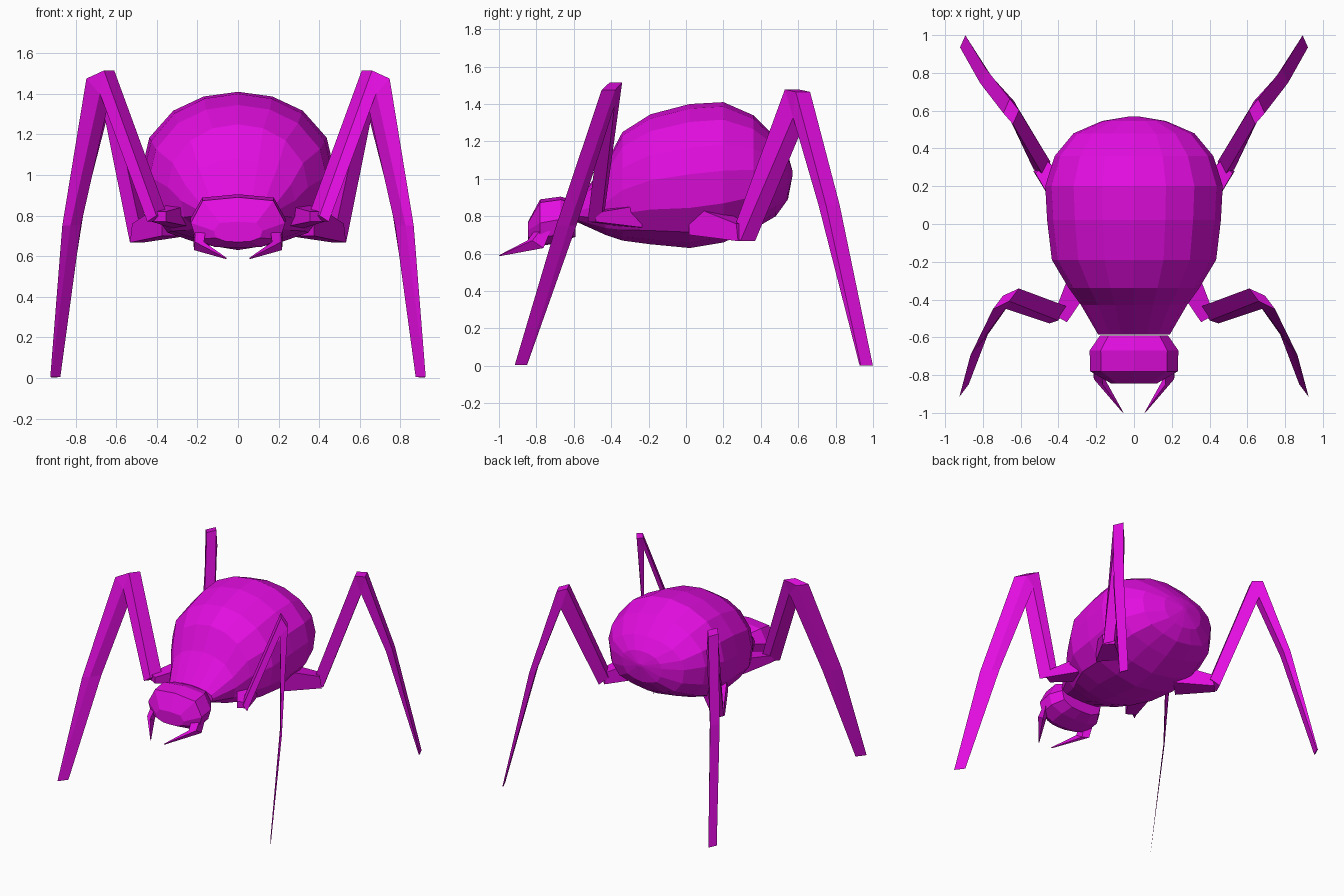
import bpy
from mathutils import Vector

if "Cube" in bpy.data.objects:
    bpy.data.objects.remove(bpy.data.objects["Cube"])

magenta = bpy.data.materials.new("magenta")
magenta.diffuse_color = (0.76, 0.004, 0.74, 1)
magenta.use_nodes = True
magenta.node_tree.nodes["Principled BSDF"].inputs["Base Color"].default_value = magenta.diffuse_color


def loft(name, rings, mirror=False):
    """Skin a list of equal-length rings, with capped ends."""
    n = len(rings[0])
    verts = [p for r in rings for p in r]
    faces = [tuple(range(n)), tuple(range(len(verts) - n, len(verts)))]
    for k in range(len(rings) - 1):
        for i in range(n):
            j = (i + 1) % n
            faces.append((k * n + i, k * n + j, (k + 1) * n + j, (k + 1) * n + i))
    me = bpy.data.meshes.new(name)
    me.from_pydata([tuple(v) for v in verts], [], faces)
    me.materials.append(magenta)
    ob = bpy.data.objects.new(name, me)
    bpy.context.collection.objects.link(ob)
    # merge doubled corners and make normals consistent
    import bmesh
    bm = bmesh.new()
    bm.from_mesh(me)
    bmesh.ops.remove_doubles(bm, verts=bm.verts, dist=0.0005)
    bmesh.ops.recalc_face_normals(bm, faces=bm.faces)
    bm.to_mesh(me)
    bm.free()
    if mirror:
        ob.modifiers.new("Mirror", 'MIRROR')
    return ob


def section(half, y, w, zb, zm, zt):
    """Symmetric cross-section scaled to width, bottom, widest and top heights."""
    full = half + [(-x, z) for x, z in reversed(half) if x > 0]
    return [(x * w, y, zm + z * ((zt - zm) if z > 0 else (zm - zb))) for x, z in full]


def strap(name, u, rings):
    """Four-sided limb: each ring is two points widened along u by h."""
    u = Vector((u[0], u[1], 0)).normalized()
    out = []
    for a, b, h in rings:
        a, b = Vector(a), Vector(b)
        out.append([a + u * h, a - u * h, b - u * h, b + u * h])
    return loft(name, out, mirror=True)


# Body: faceted egg that narrows to a low waist at the front
egg = [(0, 1), (.36, .94), (.68, .76), (.93, .42), (1, .06),
       (.95, -.42), (.75, -.77), (.4, -.92), (0, -1)]
loft("body", [section(egg, *s) for s in [
    (-.585, .19, .77, .82, .88),
    (-.43, .28, .70, .86, 1.08),
    (-.34, .345, .67, .92, 1.25),
    (-.19, .435, .65, .97, 1.345),
    (.02, .46, .63, 1.0, 1.40),
    (.20, .47, .66, 1.02, 1.41),
    (.36, .42, .73, 1.03, 1.34),
    (.48, .32, .80, 1.03, 1.22),
    (.545, .17, .89, 1.03, 1.13),
    (.57, .02, 1.02, 1.03, 1.04)]])

# Head
block = [(0, 1), (.75, .88), (1, .1), (.9, -.6), (.5, -.95), (0, -1)]
loft("head", [section(block, *s) for s in [
    (-.59, .18, .69, .79, .88),
    (-.67, .235, .66, .77, .905),
    (-.78, .232, .64, .75, .89),
    (-.845, .12, .67, .72, .77)]])

# Mandibles: down from the cheek, then forward and inward to a point
strap("mandible", (.85, .5), [
    ((.185, -.79, .73), (.195, -.74, .72), .03),
    ((.19, -.835, .67), (.195, -.775, .63), .026),
    ((.06, -.997, .592), (.06, -.995, .587), .004)])

# Front legs: short hip, rising thigh, long shin tapering to a blade
strap("front_hip", (.87, .5), [
    ((.27, -.27, .86), (.27, -.27, .74), .07),
    ((.39, -.50, .82), (.39, -.50, .77), .04)])
strap("front_leg", (.6, -.8), [
    ((.375, -.475, .80), (.42, -.49, .77), .045),
    ((.635, -.375, 1.515), (.655, -.415, 1.40), .042),
    ((.72, -.415, 1.475), (.655, -.415, 1.40), .045),
    ((.84, -.66, .75), (.80, -.62, .75), .043),
    ((.902, -.885, .005), (.898, -.88, .005), .038)])

# Rear legs
strap("rear_hip", (.6, -.6), [
    ((.31, .08, .86), (.31, .08, .70), .09),
    ((.49, .30, .76), (.50, .31, .667), .045)])
strap("rear_leg", (.4, -.9), [
    ((.46, .29, .72), (.515, .33, .667), .043),
    ((.625, .565, 1.478), (.65, .61, 1.33), .04),
    ((.675, .625, 1.465), (.65, .61, 1.33), .042),
    ((.80, .785, .86), (.77, .745, .86), .04),
    ((.907, .967, .002), (.903, .96, .002), .035)])
